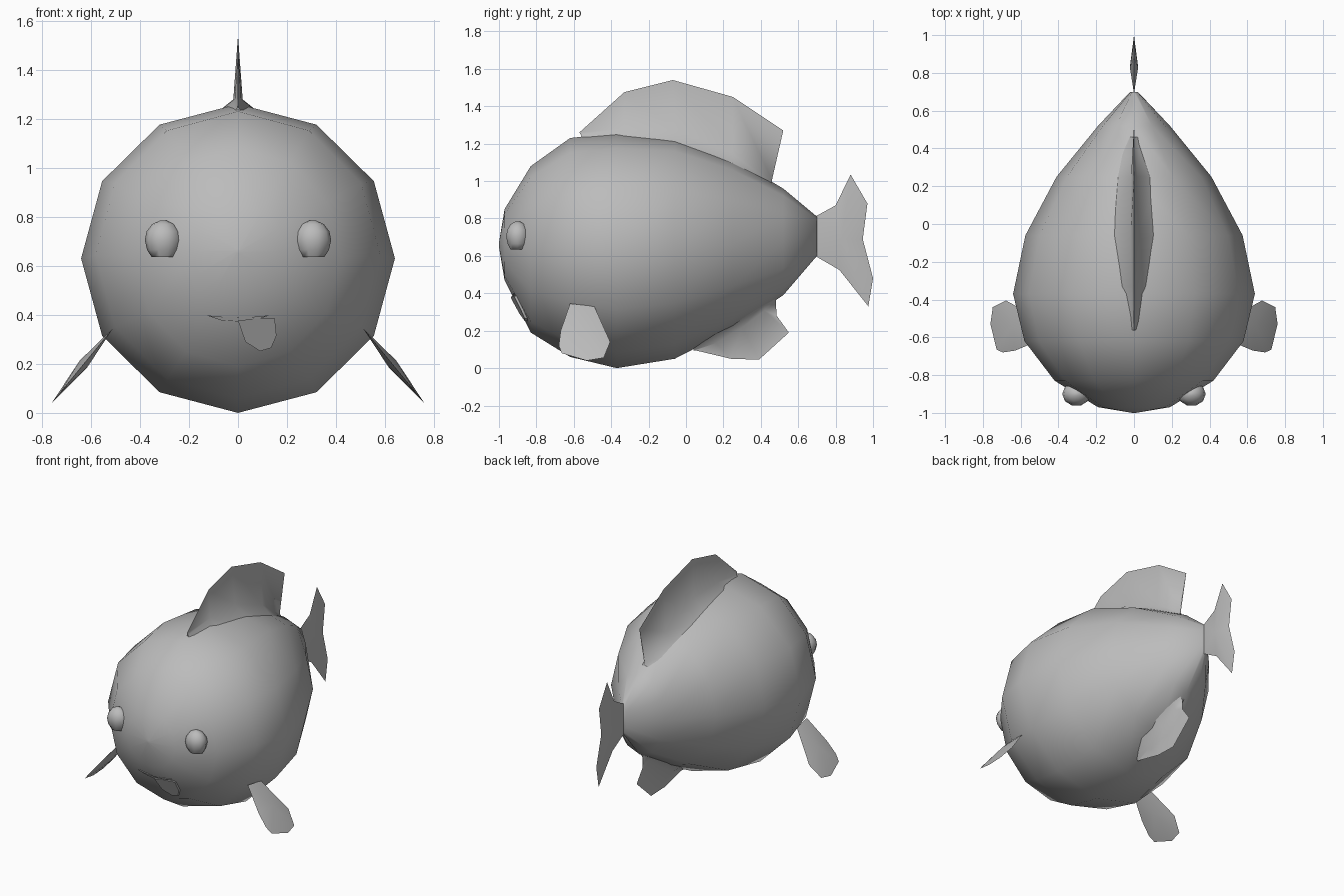
import bpy, bmesh, math
from mathutils import Vector
from mathutils.bvhtree import BVHTree

if "Cube" in bpy.data.objects:
    bpy.data.objects.remove(bpy.data.objects["Cube"])

grey = bpy.data.materials.new("plain grey")
grey.diffuse_color = (0.5, 0.5, 0.5, 1)
grey.use_nodes = True
grey.node_tree.nodes["Principled BSDF"].inputs["Base Color"].default_value = grey.diffuse_color


def finish(name, verts, faces, angle=60):
    mesh = bpy.data.meshes.new(name)
    mesh.from_pydata(verts, [], faces)
    bm = bmesh.new()
    bm.from_mesh(mesh)
    bmesh.ops.remove_doubles(bm, verts=bm.verts, dist=0.0005)
    bmesh.ops.recalc_face_normals(bm, faces=bm.faces)
    bm.to_mesh(mesh)
    bm.free()
    mesh.materials.append(grey)
    ob = bpy.data.objects.new(name, mesh)
    bpy.context.collection.objects.link(ob)
    bpy.ops.object.select_all(action='DESELECT')
    ob.select_set(True)
    bpy.context.view_layer.objects.active = ob
    bpy.ops.object.shade_smooth_by_angle(angle=math.radians(angle))
    return ob


def loft(rings, closed=True):
    """Faces joining equal-length rings of points, with capped ends."""
    n = len(rings[0])
    faces = [(r*n + i, r*n + (i+1) % n, (r+1)*n + (i+1) % n, (r+1)*n + i)
             for r in range(len(rings)-1) for i in range(n)]
    faces += [tuple(range(n)), tuple(range((len(rings)-1)*n, len(rings)*n))]
    return [p for r in rings for p in r], faces


def lens(outline, centre, offset):
    """Thin leaf: sharp rim fanned to a raised centre on both sides."""
    n = len(outline)
    c, o = Vector(centre), Vector(offset)
    verts = [Vector(p) for p in outline] + [c + o, c - o]
    return verts, [(i, (i+1) % n, n + s) for i in range(n) for s in (0, 1)]


# Body: twelve-sided rings (y, half width, top, bottom)
stations = [(-1.0, 0.01, 0.67, 0.65), (-0.97, 0.19, 0.85, 0.47),
            (-0.83, 0.42, 1.08, 0.19), (-0.62, 0.58, 1.23, 0.06),
            (-0.37, 0.64, 1.26, 0.0), (-0.06, 0.575, 1.24, 0.05),
            (0.25, 0.41, 1.12, 0.21), (0.52, 0.19, 0.96, 0.39),
            (0.70, 0.02, 0.81, 0.60)]
rings = []
for y, w, top, bot in stations:
    mid, h = (top + bot)/2, (top - bot)/2
    rings.append([(w*math.sin(a*math.pi/6), y, mid - h*math.cos(a*math.pi/6))
                  for a in range(12)])
body = finish("body", *loft(rings), angle=70)
surface = BVHTree.FromPolygons([v.co for v in body.data.vertices],
                               [p.vertices for p in body.data.polygons])


def on_face(x, z, lift):
    """Point just in front of the body surface."""
    hit = surface.ray_cast(Vector((x, -3, z)), Vector((0, 1, 0)))[0]
    return (x, hit.y - lift, z)


# Dorsal and belly fins: flared root running into a sharp rim
def ridge_fin(name, sections, up):
    rings = []
    for by, bz, ry, rz, flare in sections:
        t = 0.12*flare
        rings.append([(-flare, by, bz - up*0.4*flare - up*0.01),
                      (-t, by, bz + up*t*2), (0, ry, rz),
                      (t, by, bz + up*t*2),
                      (flare, by, bz - up*0.4*flare - up*0.01)])
    finish(name, *loft(rings), angle=75)


ridge_fin("dorsal_fin", [(-0.56, 1.24, -0.57, 1.26, 0.02),
                         (-0.33, 1.255, -0.33, 1.475, 0.11),
                         (-0.06, 1.24, -0.07, 1.54, 0.16),
                         (0.25, 1.12, 0.25, 1.45, 0.13),
                         (0.46, 1.0, 0.52, 1.27, 0.03)], 1)
ridge_fin("belly_fin", [(0.04, 0.10, 0.05, 0.095, 0.02),
                        (0.16, 0.155, 0.24, 0.05, 0.09),
                        (0.30, 0.24, 0.39, 0.045, 0.09),
                        (0.42, 0.32, 0.55, 0.19, 0.05),
                        (0.48, 0.355, 0.485, 0.28, 0.02)], -1)

# Tail fin
tail = [(0.69, 0.81), (0.80, 0.87), (0.88, 1.035), (0.97, 0.88), (0.945, 0.69),
        (1.0, 0.48), (0.975, 0.33), (0.82, 0.525), (0.69, 0.60)]
finish("tail_fin", *lens([(0, y, z) for y, z in tail], (0, 0.83, 0.69),
                         (0.022, 0, 0)), angle=75)

# Side flippers, slanting outward and down
flipper = [(-0.62, 0.345), (-0.49, 0.33), (-0.405, 0.14), (-0.44, 0.055),
           (-0.53, 0.04), (-0.665, 0.08), (-0.68, 0.12), (-0.67, 0.20)]
for side, s in (("left", -1), ("right", 1)):
    pts = [(s*(0.51 + (0.345 - z)*0.82), y, z) for y, z in flipper]
    finish(side + "_flipper", *lens(pts, (s*0.63, -0.54, 0.20),
                                    (s*0.016, 0, 0.013)), angle=75)

    # Eye: round bead with a flat underside
    profile = [(0.635, 0.047), (0.665, 0.066), (0.705, 0.075),
               (0.74, 0.068), (0.77, 0.045), (0.785, 0.012)]
    rings = [[(s*0.305 + r*math.cos(k*math.pi/5),
               -0.90 + 0.86*r*math.sin(k*math.pi/5), z) for k in range(10)]
             for z, r in profile]
    finish(side + "_eye", *loft(rings))

# Mouth: thin crescent lip
top = [(-0.13, 0.398), (-0.065, 0.392), (0, 0.39), (0.065, 0.392), (0.13, 0.398)]
low = [(0.07, 0.378), (0, 0.373), (-0.07, 0.378)]
pts = top + low
front = [on_face(x, z, 0.008) for x, z in pts]
back = [on_face(x, z, -0.01) for x, z in pts]
finish("mouth", *loft([front, back]), angle=30)

# Tongue hanging from one corner
tongue = [(0.0, 0.376), (0.07, 0.385), (0.15, 0.385), (0.157, 0.315),
          (0.135, 0.265), (0.09, 0.252), (0.03, 0.29)]
front = [on_face(x, z, 0.014) for x, z in tongue]
back = [on_face(x, z, -0.01) for x, z in tongue]
finish("tongue", *loft([front, back]), angle=40)
